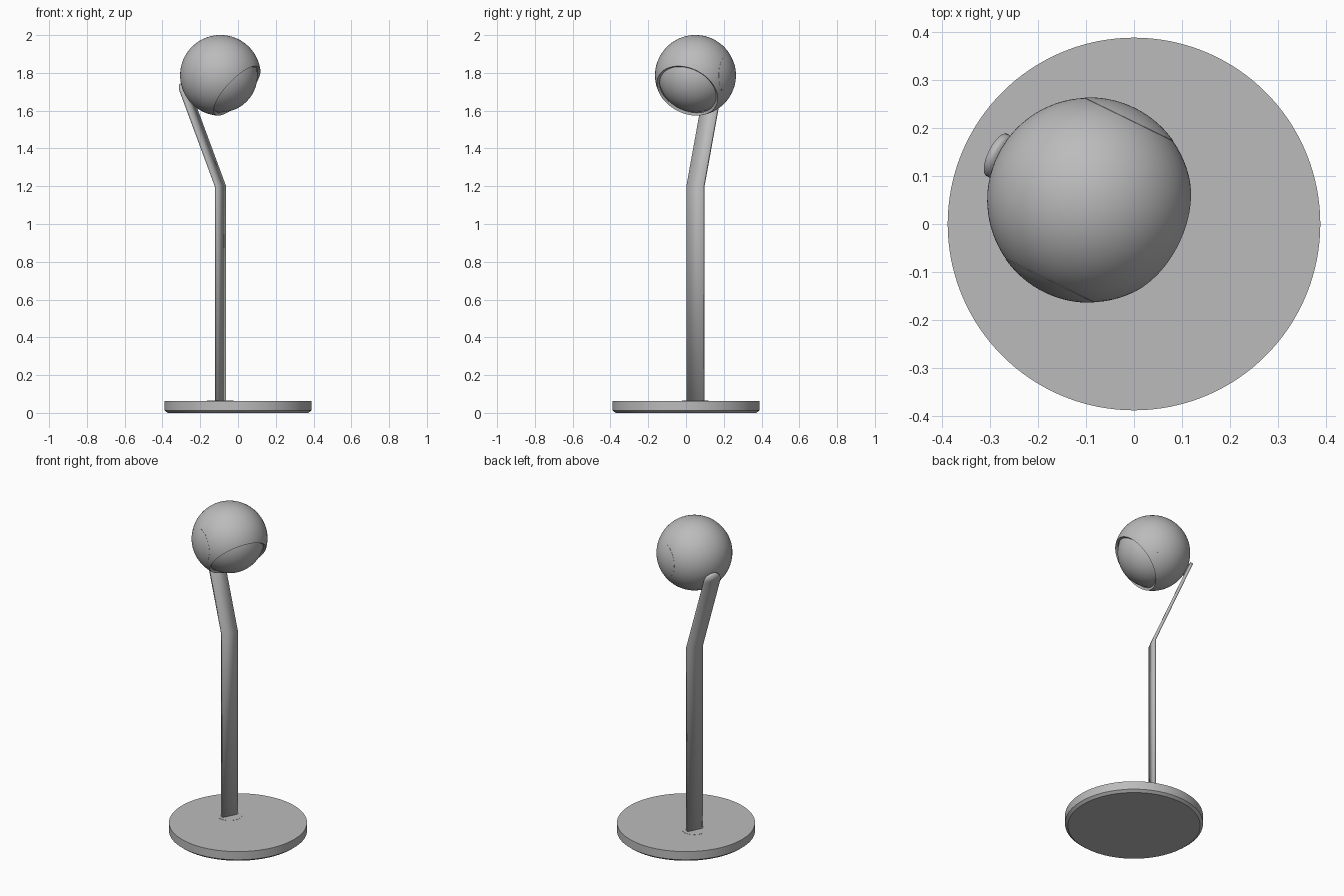
import bpy, bmesh
from math import sin, cos, pi, radians, asin
from mathutils import Vector

if "Cube" in bpy.data.objects:
    bpy.data.objects.remove(bpy.data.objects["Cube"], do_unlink=True)

grey = bpy.data.materials.new("satin_grey")
grey.use_nodes = True
COLOUR = (0.5, 0.5, 0.5, 1)
grey.diffuse_color = COLOUR
grey.node_tree.nodes["Principled BSDF"].inputs["Base Color"].default_value = COLOUR

# Lamp directions: the light faces "forward", "side" runs across the strap
TURN = radians(26)
FORWARD = Vector((cos(TURN), -sin(TURN), 0))
SIDE = Vector((sin(TURN), cos(TURN), 0))
UP = Vector((0, 0, 1))
STEM = Vector((-0.093, 0.05, 0))
HEAD = STEM + UP * 1.787
RADIUS = 0.2135


def finish(name, bm):
    bmesh.ops.recalc_face_normals(bm, faces=bm.faces)
    mesh = bpy.data.meshes.new(name)
    bm.to_mesh(mesh)
    bm.free()
    mesh.materials.append(grey)
    mesh.shade_smooth()
    mesh.set_sharp_from_angle(angle=radians(30))
    obj = bpy.data.objects.new(name, mesh)
    bpy.context.collection.objects.link(obj)
    return obj


def lathe(name, profile, origin, axis=UP, steps=96):
    """Spin (radius, height) points around an axis through origin."""
    bm = bmesh.new()
    out = axis.orthogonal().normalized()
    verts = [bm.verts.new(origin + out * r + axis * h) for r, h in profile]
    edges = [bm.edges.new(pair) for pair in zip(verts, verts[1:])]
    bmesh.ops.spin(bm, geom=verts + edges, cent=origin, axis=axis,
                   angle=2 * pi, steps=steps, use_duplicate=False)
    bmesh.ops.remove_doubles(bm, verts=bm.verts, dist=0.00005)
    return finish(name, bm)


def arc(radius, start, end, count=40):
    """Profile arc, angles measured from the axis."""
    angles = [start + (end - start) * i / count for i in range(count + 1)]
    return [(radius * sin(a), radius * cos(a)) for a in angles]


# Base plate with a chamfered underside, and the collar around the stem
lathe("base", [(0, 0), (0.373, 0), (0.389, 0.013), (0.389, 0.064), (0, 0.064)],
      Vector(), steps=128)
lathe("stem_collar", [(0, 0.05), (0.07, 0.05), (0.07, 0.065), (0, 0.065)], STEM)

# Bent flat strap: upright stem, then an arm leaning back to touch the head
HALF, BEND = 0.049, 1.2
LEAN = radians(22.4)
arm_dir = UP * cos(LEAN) - FORWARD * sin(LEAN)
bend = STEM + UP * BEND
tip = bend + arm_dir * ((HEAD.z - BEND) * cos(LEAN))
bm = bmesh.new()
foot = [bm.verts.new(STEM + UP * 0.03 + SIDE * s * HALF) for s in (-1, 1)]
knee = [bm.verts.new(bend + SIDE * s * HALF) for s in (1, -1)]
end = [bm.verts.new(tip + (SIDE * cos(a) + arm_dir * sin(a)) * HALF)
       for a in (pi * i / 24 for i in range(25))]
bm.faces.new(foot + knee)
bm.faces.new([knee[1], knee[0]] + end)
strap = finish("stem_and_arm", bm)
solid = strap.modifiers.new("thickness", "SOLIDIFY")
solid.thickness = 0.018
solid.offset = 0
solid.use_even_offset = True

# Pivot disc between the arm and the head
to_head = (HEAD - tip).normalized()
lathe("pivot", [(0, 0), (0.036, 0), (0.036, 0.025), (0, 0.025)], tip, to_head)

# Head shell, open towards the front and downwards
TILT = radians(40)
aim = FORWARD * cos(TILT) - UP * sin(TILT)
rim = asin(0.171 / RADIUS)
lathe("head_shell", arc(RADIUS, pi, rim) + arc(RADIUS - 0.015, rim, pi), HEAD, aim)

# Round diffuser inside the shell
lathe("diffuser", arc(RADIUS - 0.0175, 0, pi), HEAD, aim)

# Flush round covers on both sides of the head
cover = asin(0.103 / RADIUS)
for name, sign in (("back_cover", 1), ("front_cover", -1)):
    lathe(name, arc(RADIUS + 0.0008, 0, cover, 16) + [arc(RADIUS - 0.004, 0, cover, 1)[1]],
          HEAD, SIDE * sign)
